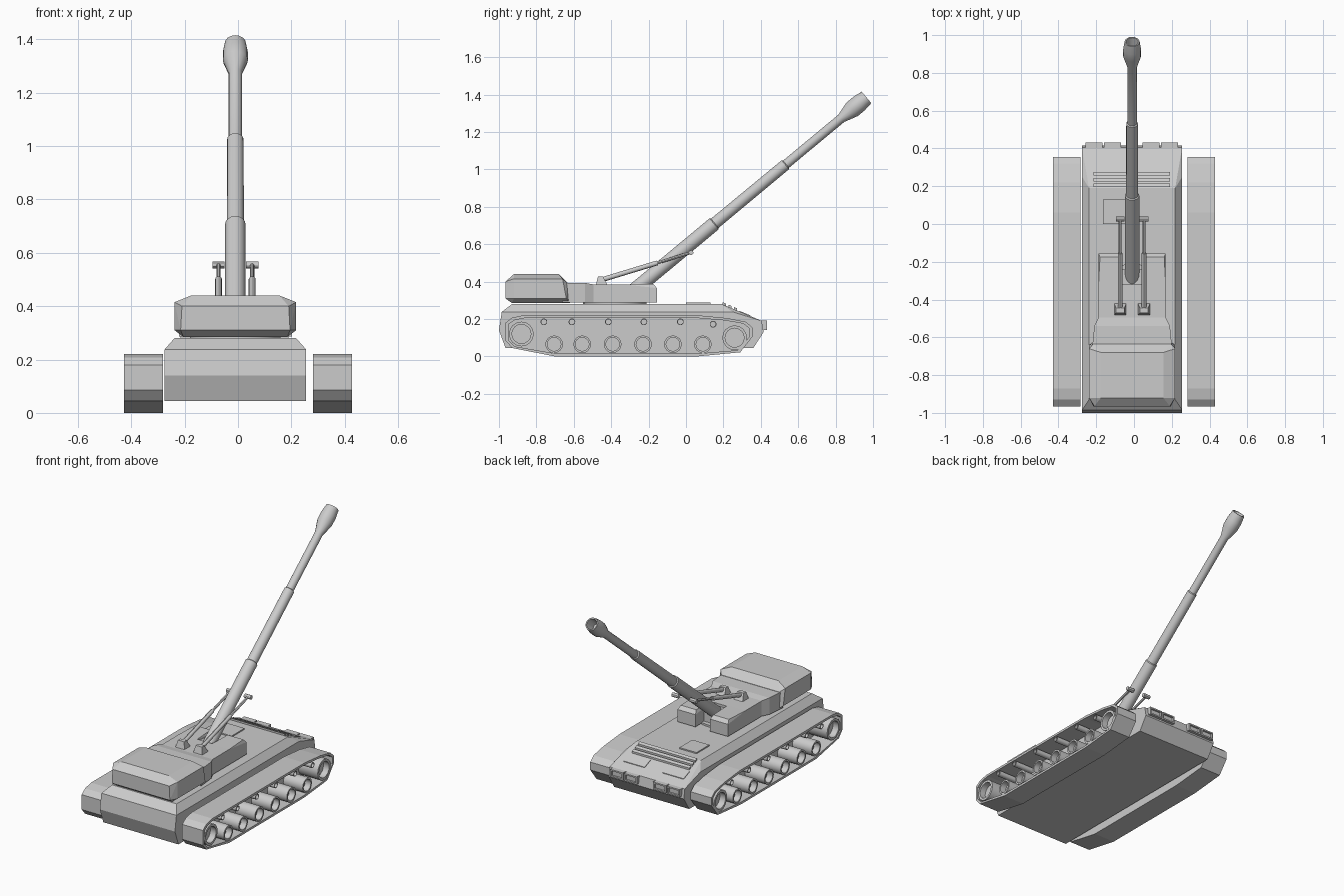
import bpy, bmesh, math
from mathutils import Vector

if "Cube" in bpy.data.objects:
    bpy.data.objects.remove(bpy.data.objects["Cube"])

CX = -0.01  # hull, turret and gun sit slightly left of centre
grey = bpy.data.materials.new("armour_grey")
grey.diffuse_color = (0.6, 0.6, 0.6, 1)
grey.use_nodes = True
grey.node_tree.nodes["Principled BSDF"].inputs["Base Color"].default_value = grey.diffuse_color


def finish(name, bm, smooth=False):
    bmesh.ops.recalc_face_normals(bm, faces=bm.faces[:])
    me = bpy.data.meshes.new(name)
    bm.to_mesh(me)
    bm.free()
    me.materials.append(grey)
    ob = bpy.data.objects.new(name, me)
    bpy.context.collection.objects.link(ob)
    if smooth:
        bpy.ops.object.select_all(action='DESELECT')
        ob.select_set(True)
        bpy.context.view_layer.objects.active = ob
        bpy.ops.object.shade_smooth_by_angle(angle=math.radians(30))
    return ob


def solid(name, half_points, cx=CX):
    """Convex solid from (half width, y, z) points mirrored across cx."""
    bm = bmesh.new()
    for w, y, z in half_points:
        for s in (-1, 1):
            bm.verts.new((cx + s * w, y, z))
    bmesh.ops.convex_hull(bm, input=bm.verts[:])
    bmesh.ops.delete(bm, geom=[v for v in bm.verts if not v.link_faces], context='VERTS')
    bmesh.ops.dissolve_limit(bm, angle_limit=0.01, verts=bm.verts[:], edges=bm.edges[:])
    return finish(name, bm)


def box(name, x0, x1, y0, y1, z0, z1):
    w = (x1 - x0) / 2
    return solid(name, [(w, y, z) for y in (y0, y1) for z in (z0, z1)], (x0 + x1) / 2)


def lathe(name, profile, start, direction, n=16):
    """Turn (distance, radius) points round an axis."""
    bm = bmesh.new()
    d = Vector(direction).normalized()
    q = d.to_track_quat('Z', 'Y')
    rings = []
    for t, r in profile:
        ring = []
        for i in range(n if r > 0 else 1):
            a = 2 * math.pi * i / n
            ring.append(bm.verts.new(Vector(start) + q @ Vector((r * math.cos(a), r * math.sin(a), t))))
        rings.append(ring)
    for a, b in zip(rings, rings[1:]):
        for i in range(n):
            j = (i + 1) % n
            vs = [a[i % len(a)], a[j % len(a)], b[j % len(b)], b[i % len(b)]]
            bm.faces.new(list(dict.fromkeys(vs)))
    return finish(name, bm, True)


def rod(name, p, q, r, n=12):
    d = Vector(q) - Vector(p)
    return lathe(name, [(0, 0), (0, r), (d.length, r), (d.length, 0)], p, d, n)


# Hull
solid("hull", [(0.228, -0.93, 0.28), (0.228, 0.19, 0.28),
               (0.265, -0.985, 0.238), (0.265, 0.25, 0.238),
               (0.265, -1.0, 0.14), (0.265, 0.405, 0.19), (0.265, 0.415, 0.13),
               (0.265, -0.965, 0.045), (0.265, 0.36, 0.045)])

# Tracks: hollow belt, inner plate, wheels and rollers
belt = [(-0.93, 0.207), (-0.965, 0.18), (-0.965, 0.085), (-0.93, 0.045), (-0.7, 0), (0.06, 0),
        (0.29, 0.022), (0.355, 0.105), (0.355, 0.155), (0.32, 0.185), (0.22, 0.205), (0.06, 0.22), (-0.87, 0.22)]
inner = [(-0.305 + (y + 0.305) * 0.977, 0.11 + (z - 0.11) * 0.87) for y, z in belt]
X0, X1 = 0.282, 0.428
for s, side in ((-1, "left"), (1, "right")):
    bm = bmesh.new()
    loops = [[bm.verts.new((s * x, y, z)) for y, z in p]
             for x, p in ((X0, belt), (X1, belt), (X1, inner), (X0, inner))]
    n = len(belt)
    for k in range(4):
        a, b = loops[k], loops[(k + 1) % 4]
        for i in range(n):
            j = (i + 1) % n
            bm.faces.new((a[i], a[j], b[j], b[i]))
    finish(side + "_track_belt", bm)

    bm = bmesh.new()
    ends = [[bm.verts.new((s * x, y, z)) for y, z in inner] for x in (X0 + 0.001, X0 + 0.007)]
    for e in ends:
        bm.faces.new(e)
    for i in range(n):
        j = (i + 1) % n
        bm.faces.new((ends[0][i], ends[0][j], ends[1][j], ends[1][i]))
    finish(side + "_track_inner_plate", bm)

    wheels = [(-0.88, 0.12, 0.066), (0.26, 0.1, 0.066)]
    wheels += [(y, 0.065, 0.047) for y in (-0.705, -0.555, -0.392, -0.23, -0.07, 0.09)]
    wheels += [(y, 0.185, 0.018) for y in (-0.76, -0.61, -0.415, -0.225, -0.03)] + [(0.145, 0.172, 0.018)]
    L = X1 - X0 - 0.007
    for y, z, r in wheels:
        part = "_roller" if r < 0.03 else "_wheel"
        lathe(side + part, [(0, 0), (0, r), (L, r), (L, 0.77 * r), (L - 0.04, 0.77 * r), (L - 0.04, 0)],
              (s * (X0 + 0.005), y, z), (s, 0, 0))

# Turret: ring, front housing, tapered neck, body and two cheeks
rod("turret_ring", (CX, -0.38, 0.275), (CX, -0.38, 0.292), 0.17, 24)
solid("turret_front_housing", [
    (0.195, -0.93, 0.285), (0.195, -0.62, 0.285),
    (0.205, -0.965, 0.31), (0.228, -0.92, 0.31), (0.228, -0.64, 0.31),
    (0.2, -0.965, 0.4), (0.228, -0.92, 0.415), (0.228, -0.66, 0.415),
    (0.165, -0.92, 0.44), (0.165, -0.68, 0.44), (0.205, -0.635, 0.395)])
solid("turret_neck", [(w, y, z) for w, y in ((0.212, -0.66), (0.2, -0.54), (0.178, -0.495))
                      for z in (0.287, 0.393 if y < -0.5 else 0.385)])
box("turret_body", CX - 0.178, CX + 0.178, -0.56, -0.32, 0.287, 0.385)
for s, side in ((-1, "left"), (1, "right")):
    solid(side + "_turret_cheek", [(0.063, -0.33, 0.287), (0.063, -0.155, 0.287), (0.063, -0.33, 0.385),
                                   (0.063, -0.155, 0.365), (0.055, -0.175, 0.387)], CX + s * 0.115)
box("gun_cradle", CX - 0.05, CX + 0.05, -0.34, -0.24, 0.287, 0.37)

# Gun barrel with stepped sleeves and flared hollow muzzle
aim = Vector((0, 0.77, 0.639)).normalized()
base = Vector((CX, -0.3, 0.335))
end = (Vector((CX, 0.965, 1.385)) - base).length
lathe("gun_barrel", [(0, 0), (0, 0.038), (0.585, 0.038), (0.59, 0.032), (1.08, 0.031), (1.085, 0.025),
                     (end - 0.175, 0.025), (end - 0.1, 0.047), (end - 0.05, 0.047), (end, 0.04),
                     (end, 0.033), (end - 0.07, 0.025), (end - 0.07, 0)],
      base, aim, 16)

# Elevating struts
for s, side in ((-1, "left"), (1, "right")):
    x = CX + s * 0.063
    solid(side + "_strut_bracket", [(0.032, -0.482, 0.383), (0.032, -0.42, 0.383),
                                    (0.022, -0.47, 0.428), (0.022, -0.445, 0.428)], x)
    p, q = Vector((x, -0.45, 0.41)), Vector((x, 0.027, 0.555))
    rod(side + "_strut_sleeve", p, p.lerp(q, 0.62), 0.013)
    rod(side + "_strut_piston", p, q, 0.008)
    rod(side + "_strut_pin", (x - 0.023, 0.027, 0.555), (x + 0.023, 0.027, 0.555), 0.013)

# Deck hatch, sloped grille bars and engine panels
box("deck_hatch", -0.165, -0.045, 0.0, 0.13, 0.275, 0.288)


def deck_z(y):
    return 0.28 - (y - 0.19) * 0.09 / 0.215


def deck_plate(name, x0, x1, y0, y1, h):
    w = (x1 - x0) / 2
    solid(name, [(w, y, deck_z(y) + o) for y in (y0, y1) for o in (-0.01, h)], (x0 + x1) / 2)


for y in (0.205, 0.235, 0.265):
    deck_plate("grille_bar", -0.215, 0.19, y - 0.009, y + 0.009, 0.012)
for x0 in (-0.225, 0.05):
    deck_plate("engine_panel", x0, x0 + 0.15, 0.285, 0.345, 0.004)

# Rear lamps: rectangular frames round a recessed lens
for x0 in (-0.258, -0.16, 0.045, 0.143):
    x1 = x0 + 0.09
    box("rear_lamp_lens", x0, x1, 0.395, 0.42, 0.145, 0.185)
    for z in (0.142, 0.182):
        box("rear_lamp_frame", x0, x1, 0.395, 0.432, z, z + 0.009)
    for x in (x0, x1 - 0.009):
        box("rear_lamp_frame", x, x + 0.009, 0.395, 0.432, 0.142, 0.191)
